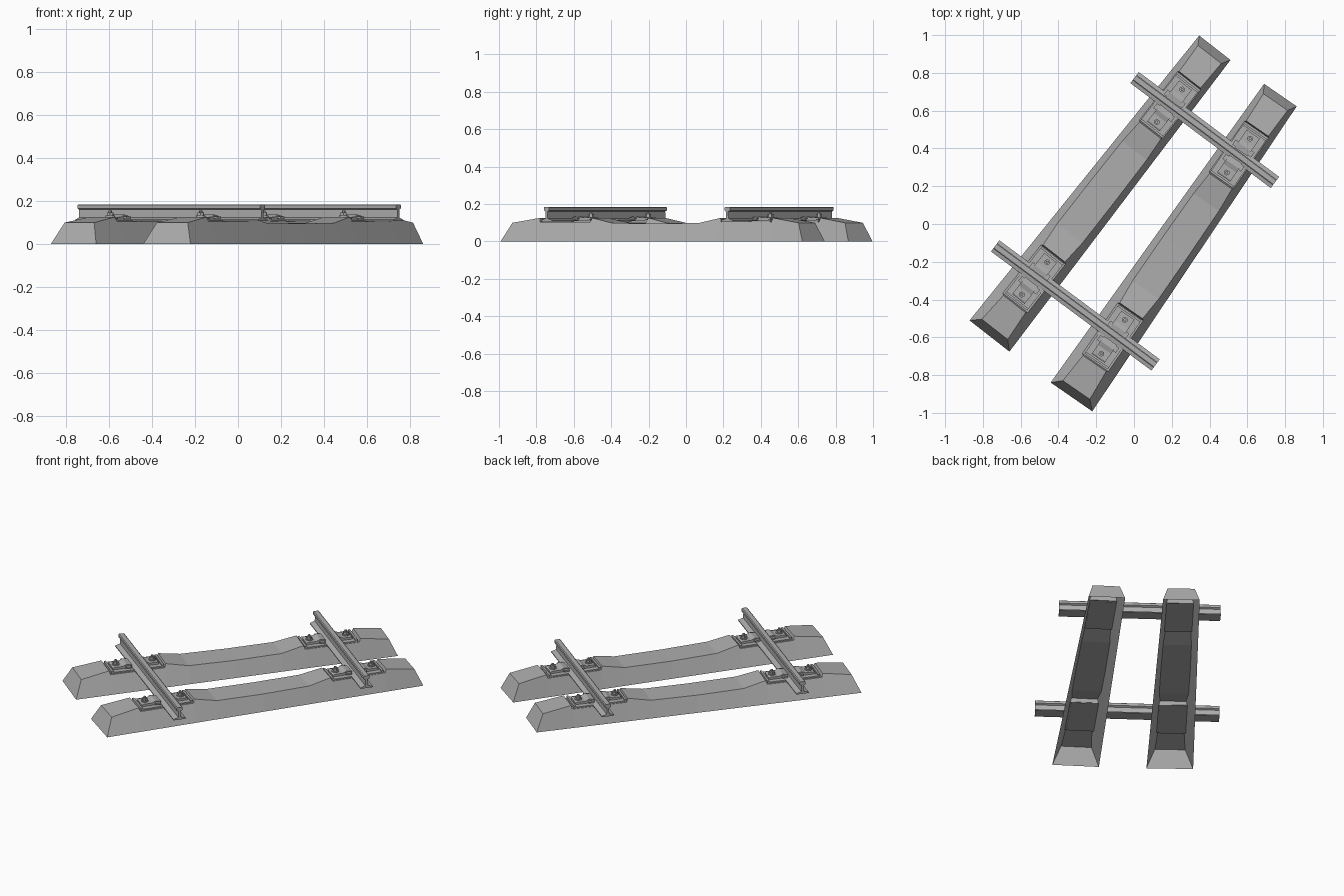
import bpy, bmesh, math
from mathutils import Matrix, Vector

cube = bpy.data.objects.get("Cube")
if cube:
    bpy.data.objects.remove(cube, do_unlink=True)

# One plain grey for everything
grey = bpy.data.materials.new("concrete_grey")
grey.use_nodes = True
COLOUR = (0.42, 0.42, 0.42, 1)
grey.diffuse_color = COLOUR
grey.node_tree.nodes["Principled BSDF"].inputs["Base Color"].default_value = COLOUR


def finish(bm, name):
    mesh = bpy.data.meshes.new(name)
    bm.to_mesh(mesh)
    bm.free()
    mesh.materials.append(grey)
    return mesh


def place(name, mesh, matrix=None):
    ob = bpy.data.objects.new(name, mesh)
    ob.matrix_world = matrix or Matrix()
    bpy.context.collection.objects.link(ob)
    return ob


def prism(name, profile, y0, y1):
    """Extrude an x-z outline along y."""
    bm = bmesh.new()
    a = [bm.verts.new((x, y0, z)) for x, z in profile]
    b = [bm.verts.new((x, y1, z)) for x, z in profile]
    n = len(profile)
    for i in range(n):
        j = (i + 1) % n
        bm.faces.new((a[i], a[j], b[j], b[i]))
    bm.faces.new(a[::-1])
    bm.faces.new(b)
    bmesh.ops.recalc_face_normals(bm, faces=bm.faces)
    return finish(bm, name)


def slab(name, x0, x1, half_y, z0, z1):
    return prism(name, [(x0, z0), (x1, z0), (x1, z1), (x0, z1)], -half_y, half_y)


def bolt_mesh(u):
    """Washer, hexagonal nut and stud stacked at distance u from the rail."""
    bm = bmesh.new()
    for r, sides, z0, z1 in ((0.022, 12, 0.127, 0.132),
                             (0.016, 6, 0.132, 0.146),
                             (0.008, 8, 0.146, 0.156)):
        bmesh.ops.create_cone(bm, cap_ends=True, segments=sides, radius1=r, radius2=r,
                              depth=z1 - z0,
                              matrix=Matrix.Translation((u, 0, (z0 + z1) / 2)))
    return finish(bm, "bolt")


# Half of the sleeper's top line: distance from the end, height
TOP = [(0.045, 0.100), (0.215, 0.126), (0.222, 0.105), (0.548, 0.105),
       (0.555, 0.126), (0.69, 0.099), (0.97, 0.095)]


def sleeper(name, near, far):
    """Hollow, open-bottomed sleeper; narrower towards its far end."""
    axis = far - near
    length = axis.length
    line = TOP + [(length - s, z) for s, z in TOP[-2::-1]]
    bm = bmesh.new()
    rows = []
    for i, (s, z) in enumerate(line):
        base = 0 if i == 0 else length if i == len(line) - 1 else s
        t = base / length
        half = 0.134 + (0.105 - 0.134) * t
        inset = (0.047 + (0.027 - 0.047) * t) * z / 0.1
        rows.append([bm.verts.new(p) for p in
                     ((base, half, 0), (s, half - inset, z),
                      (s, inset - half, z), (base, -half, 0))])
    for a, b in zip(rows, rows[1:]):
        for k in range(3):
            bm.faces.new((a[k], b[k], b[k + 1], a[k + 1]))
    bm.faces.new(rows[0])
    bm.faces.new(rows[-1][::-1])
    bmesh.ops.recalc_face_normals(bm, faces=bm.faces)
    if sum(f.normal.z for f in bm.faces) < 0:
        bmesh.ops.reverse_faces(bm, faces=bm.faces)
    angle = math.atan2(axis.y, axis.x)
    frame = Matrix.Translation((near.x, near.y, 0)) @ Matrix.Rotation(angle, 4, 'Z')
    place(name, finish(bm, name), frame)
    return frame, length


# Shared fastening parts, measured outward from the rail's centre line
BOLT = 0.109
pad = slab("rail_pad", -0.04, 0.04, 0.072, 0.103, 0.108)
fastening = {
    "base_plate": slab("base_plate", 0.036, 0.158, 0.074, 0.103, 0.113),
    "plate_lip": slab("plate_lip", 0.146, 0.158, 0.074, 0.112, 0.121),
    "rail_clip": prism("rail_clip", [(0.024, 0.121), (0.046, 0.121), (0.058, 0.112),
                                     (0.138, 0.112), (0.138, 0.122), (0.130, 0.127),
                                     (0.080, 0.127), (0.056, 0.137), (0.024, 0.131)],
                       -0.042, 0.042),
    "bolt": bolt_mesh(BOLT),
}
# Clip feet that widen the clip where it grips the rail
fastening["clip_grip"] = slab("clip_grip", 0.03, 0.062, 0.06, 0.119, 0.128)

# Sleepers with their two rail seats each
SLEEPERS = {"left": (Vector((-0.765, -0.593)), Vector((0.428, 0.933))),
            "right": (Vector((-0.331, -0.9155)), Vector((0.775, 0.6825)))}
for side, (near, far) in SLEEPERS.items():
    frame, length = sleeper(f"{side}_sleeper", near, far)
    for end, s in (("near", 0.387), ("far", length - 0.39)):
        seat = frame @ Matrix.Translation((s, 0, 0))
        place(f"{side}_{end}_rail_pad", pad, seat)
        for where, turn in (("inner", 0), ("outer", math.pi)):
            for part, mesh in fastening.items():
                place(f"{side}_{end}_{where}_{part}", mesh,
                      seat @ Matrix.Rotation(turn, 4, 'Z'))

# Rails: mirrored flat-bottomed section
HALF = [(0.037, 0.108), (0.037, 0.114), (0.008, 0.123), (0.006, 0.160),
        (0.018, 0.166), (0.018, 0.181), (0.013, 0.185)]
section = HALF + [(-x, z) for x, z in HALF[::-1]]
RAILS = {"front_rail": (Vector((-0.735, -0.116)), Vector((0.114, -0.746))),
         "back_rail": (Vector((0.003, 0.775)), Vector((0.746, 0.220)))}
for name, (start, stop) in RAILS.items():
    d = stop - start
    turn = math.atan2(d.y, d.x) - math.pi / 2
    place(name, prism(name, section, 0, d.length),
          Matrix.Translation((start.x, start.y, 0)) @ Matrix.Rotation(turn, 4, 'Z'))
